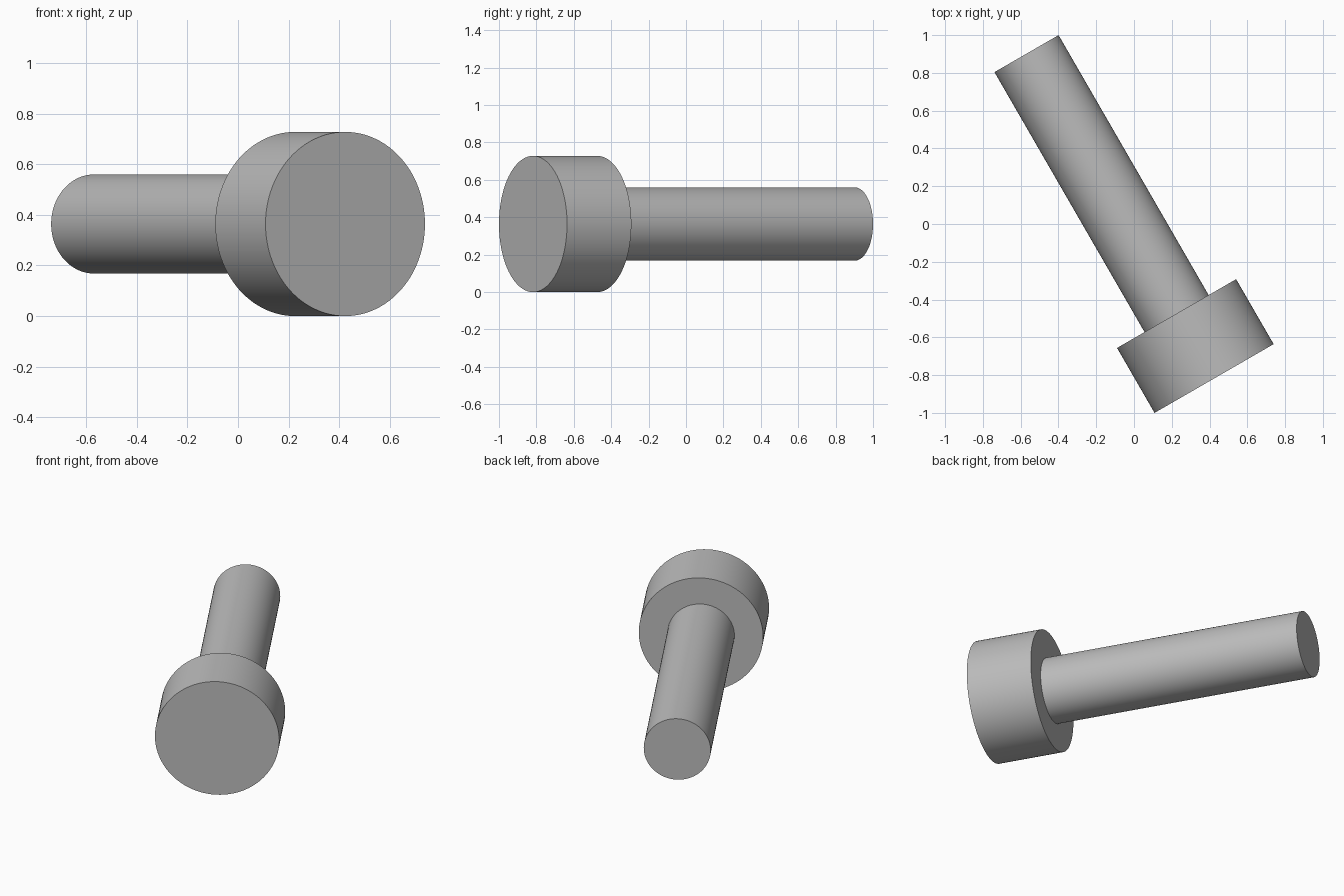
import bpy
from math import radians
from mathutils import Matrix, Vector

if "Cube" in bpy.data.objects:
    bpy.data.objects.remove(bpy.data.objects["Cube"], do_unlink=True)

# Single plain grey
grey = bpy.data.materials.new("plain_grey")
grey.use_nodes = True
colour = (0.5, 0.5, 0.5, 1)
grey.diffuse_color = colour
grey.node_tree.nodes["Principled BSDF"].inputs["Base Color"].default_value = colour

# Bolt axis: lies flat, turned 30 degrees from the y axis
HEAD_RADIUS, HEAD_LENGTH = 0.364, 0.397
SHANK_RADIUS, TOTAL_LENGTH = 0.196, 1.986
start = Vector((0.424, -0.818, HEAD_RADIUS))
turn = Matrix.Rotation(radians(30), 4, "Z") @ Matrix.Rotation(radians(-90), 4, "X")
axis = turn.to_3x3() @ Vector((0, 0, 1))


def rod(name, radius, begin, end):
    """Smooth cylinder between two distances along the bolt axis."""
    bpy.ops.mesh.primitive_cylinder_add(
        vertices=128, radius=radius, depth=end - begin,
        location=start + axis * (begin + end) / 2, rotation=turn.to_euler())
    part = bpy.context.object
    part.name = name
    part.data.materials.append(grey)
    bpy.ops.object.shade_smooth_by_angle(angle=radians(30))


rod("bolt_head", HEAD_RADIUS, 0, HEAD_LENGTH)
rod("bolt_shank", SHANK_RADIUS, HEAD_LENGTH, TOTAL_LENGTH)
